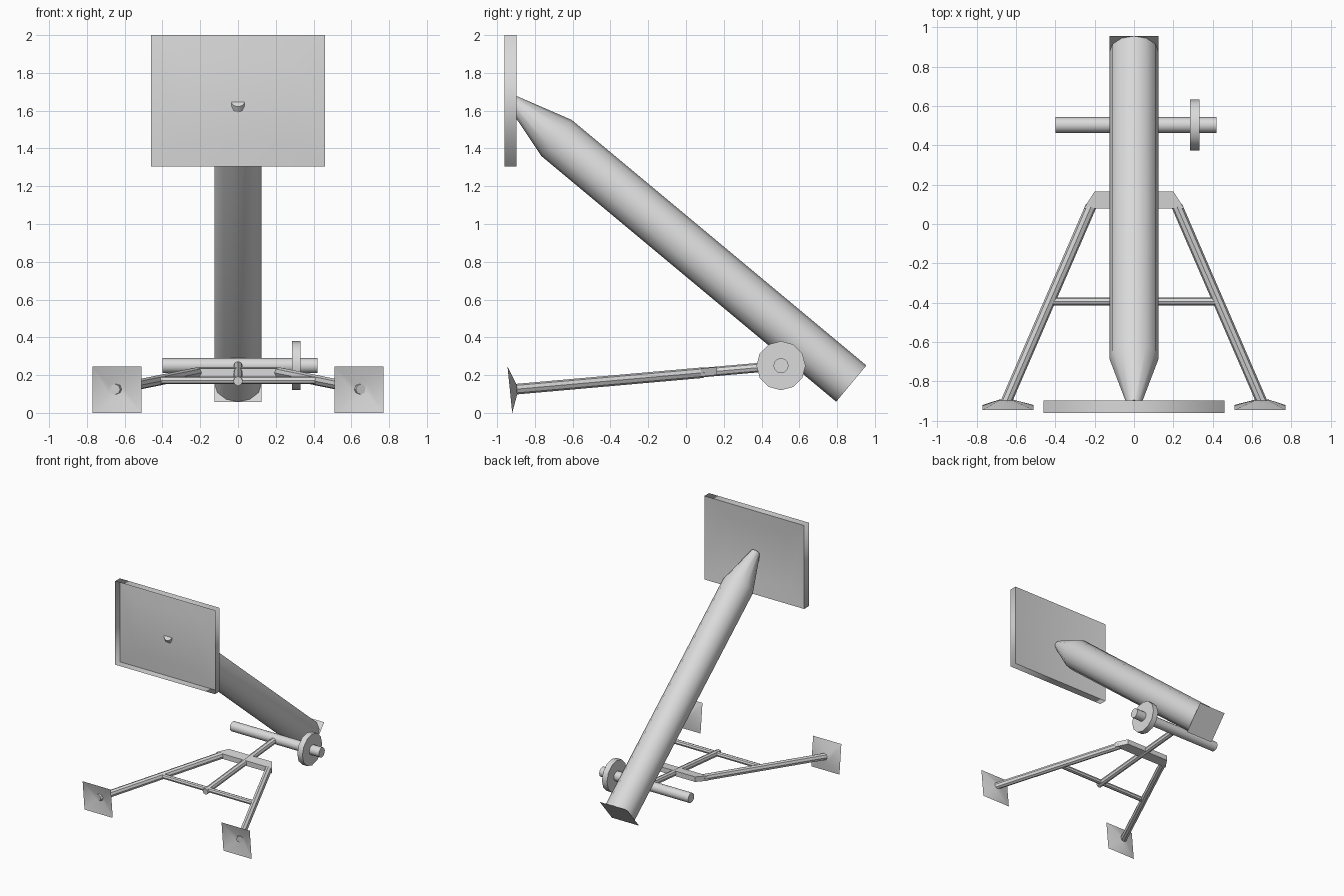
import bpy
import bmesh
import math
from mathutils import Vector, Matrix

if "Cube" in bpy.data.objects:
    bpy.data.objects.remove(bpy.data.objects["Cube"])

grey = bpy.data.materials.new("light_grey")
grey.diffuse_color = (0.7, 0.7, 0.7, 1)
grey.use_nodes = True
grey.node_tree.nodes["Principled BSDF"].inputs["Base Color"].default_value = grey.diffuse_color


def finish(name, bm, angle=40):
    """Turn a bmesh into a named, grey object, smooth below the given angle."""
    me = bpy.data.meshes.new(name)
    bm.to_mesh(me)
    bm.free()
    me.materials.append(grey)
    ob = bpy.data.objects.new(name, me)
    bpy.context.collection.objects.link(ob)
    bpy.ops.object.select_all(action='DESELECT')
    ob.select_set(True)
    bpy.context.view_layer.objects.active = ob
    bpy.ops.object.shade_smooth_by_angle(angle=math.radians(angle))
    return ob


def lathe(name, rings, sides=12):
    """Capped round part through (centre, radius) rings along one straight axis."""
    axis = (Vector(rings[-1][0]) - Vector(rings[0][0])).normalized()
    u = Vector((1, 0, 0)) if abs(axis.x) < 0.8 else Vector((0, 1, 0))
    u = (u - axis * u.dot(axis)).normalized()
    v = axis.cross(u)
    bm = bmesh.new()
    loops = []
    for c, r in rings:
        loops.append([bm.verts.new(Vector(c) + r * (u * math.cos(a) + v * math.sin(a)))
                      for a in (2 * math.pi * i / sides for i in range(sides))])
    for a, b in zip(loops, loops[1:]):
        for i in range(sides):
            j = (i + 1) % sides
            bm.faces.new((a[i], a[j], b[j], b[i]))
    bm.faces.new(loops[0][::-1])
    bm.faces.new(loops[-1])
    return finish(name, bm)


def rod(name, a, b, r, sides=12):
    return lathe(name, [(a, r), (b, r)], sides)


def rect(bm, x, z0, z1, y0, y1=None, cx=0):
    """Upright rectangle of vertices, y0 at the bottom and y1 at the top."""
    y1 = y0 if y1 is None else y1
    return [bm.verts.new(p) for p in ((cx - x, y0, z0), (cx + x, y0, z0),
                                      (cx + x, y1, z1), (cx - x, y1, z1))]


def bridge(bm, a, b):
    for i in range(4):
        j = (i + 1) % 4
        bm.faces.new((a[i], a[j], b[j], b[i]))


# Barrel with tapered nose
end = Vector((0, 0.875, 0.155))
shoulder = Vector((0, -0.685, 1.455))
axis = (shoulder - end).normalized()
lathe("barrel", [(end, 0.125), (shoulder, 0.125), (shoulder + axis * 0.303, 0.036)])

# Thin square cap across the open end of the barrel
side = Vector((1, 0, 0)) * 0.125
up = axis.cross(Vector((1, 0, 0))) * 0.125
bm = bmesh.new()
bm.faces.new([bm.verts.new(end - axis * 0.002 + side * s + up * t)
              for s, t in ((-1, -1), (-1, 1), (1, 1), (1, -1))])
bmesh.ops.recalc_face_normals(bm, faces=bm.faces)
if bm.faces[:][0].normal.dot(axis) > 0:
    bmesh.ops.reverse_faces(bm, faces=bm.faces)
finish("barrel_end_cap", bm)

# Base plate: shallow dished panel with a rim open to the front
bm = bmesh.new()
outer = rect(bm, 0.46, 1.305, 2.0, -0.898)
inner = rect(bm, 0.30, 1.435, 1.87, -0.92)
bridge(bm, outer, inner)
bm.faces.new(inner)
finish("plate_panel", bm)

bm = bmesh.new()
bridge(bm, rect(bm, 0.46, 1.305, 2.0, -0.898), rect(bm, 0.46, 1.305, 2.0, -0.96))
bmesh.ops.reverse_faces(bm, faces=bm.faces)
bmesh.ops.recalc_face_normals(bm, faces=bm.faces)
finish("plate_rim", bm, 100)

# Axle and hand wheel
rod("axle", (-0.40, 0.503, 0.25), (0.42, 0.503, 0.25), 0.04)
rod("hand_wheel", (0.285, 0.503, 0.25), (0.332, 0.503, 0.25), 0.13)

# Central strut and cross bar of the bipod
rod("centre_strut", (0, 0.50, 0.25), (0, -0.43, 0.168), 0.025, 8)
rod("cross_bar", (-0.42, -0.393, 0.172), (0.42, -0.393, 0.172), 0.02, 8)

# Flat yoke joining the two legs
bm = bmesh.new()
yoke = [(-0.255, 0.08), (0.255, 0.08), (0.2, 0.165), (-0.2, 0.165)]
low = [bm.verts.new((x, y, 0.186 + 0.09 * y)) for x, y in yoke]
high = [bm.verts.new((x, y, 0.228 + 0.09 * y)) for x, y in yoke]
bridge(bm, low, high)
bm.faces.new(low[::-1])
bm.faces.new(high)
finish("leg_yoke", bm)

# Legs with hollow pyramid feet
for s, label in ((-1, "left"), (1, "right")):
    rod(label + "_leg", (s * 0.219, 0.09, 0.213), (s * 0.65, -0.905, 0.125), 0.028, 8)
    bm = bmesh.new()
    base = rect(bm, 0.13, 0.0, 0.245, -0.92, -0.945, s * 0.64)
    neck = rect(bm, 0.036, 0.10, 0.15, -0.893, -0.897, s * 0.65)
    bridge(bm, base, neck)
    bm.faces.new(neck)
    finish(label + "_foot", bm, 100)
